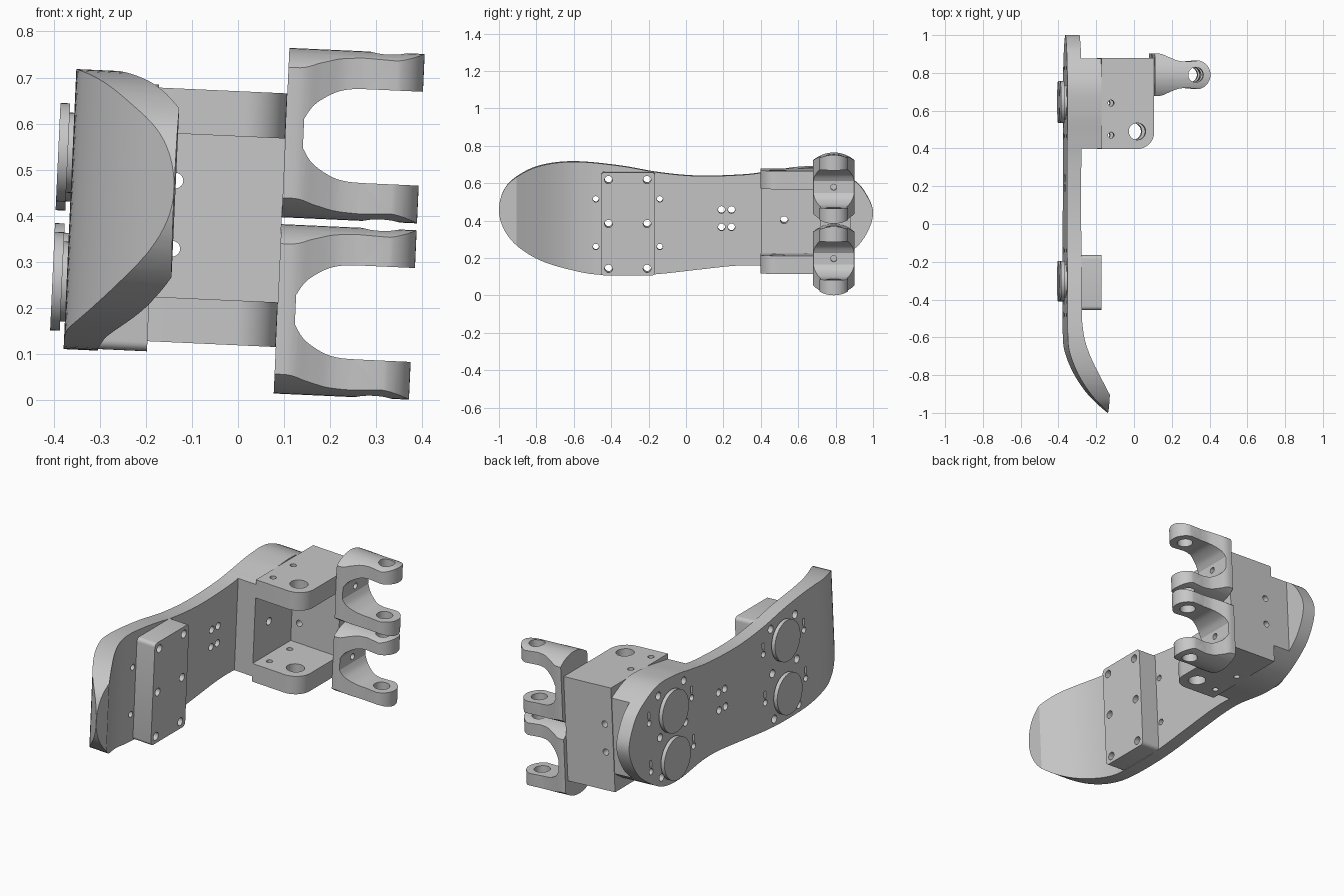
import bpy, bmesh, math
from mathutils import Matrix, Vector

if "Cube" in bpy.data.objects:
    bpy.data.objects.remove(bpy.data.objects["Cube"])

grey = bpy.data.materials.new("plain grey")
grey.use_nodes = True
grey.diffuse_color = (0.57, 0.57, 0.57, 1)
grey.node_tree.nodes["Principled BSDF"].inputs["Base Color"].default_value = grey.diffuse_color

# The whole assembly leans slightly about y
PIVOT = Vector((0, 0, 0.38))
LEAN = Matrix.Translation(PIVOT) @ Matrix.Rotation(0.0455, 4, 'Y') @ Matrix.Translation(-PIVOT)
PLACE = {'x': lambda a, b, t: (t, a, b),
         'y': lambda a, b, t: (a, t, b),
         'z': lambda a, b, t: (a, b, t)}


def smooth_path(pts, closed=False, steps=6):
    """Catmull-Rom curve through the points."""
    v = [Vector(p) for p in pts]
    n = len(v)
    get = (lambda i: v[i % n]) if closed else (lambda i: v[max(0, min(n - 1, i))])
    out = []
    for i in range(n if closed else n - 1):
        a, b, c, d = (get(i + k) for k in (-1, 0, 1, 2))
        for s in range(steps):
            t = s / steps
            out.append(0.5 * (2 * b + (c - a) * t + (2 * a - 5 * b + 4 * c - d) * t * t
                              + (3 * b - a - 3 * c + d) * t ** 3))
    return out if closed else out + [v[-1]]


def arc(cx, cy, r, start, end, n=12):
    angles = [math.radians(start + (end - start) * i / n) for i in range(n + 1)]
    return [(cx + r * math.cos(a), cy + r * math.sin(a)) for a in angles]


def circle(cx, cy, r, n=32):
    return arc(cx, cy, r, 0, 360, n)[:-1]


def rect(a0, a1, b0, b1):
    return [(a0, b0), (a1, b0), (a1, b1), (a0, b1)]


def round_rect(a0, a1, b0, b1, r):
    return (arc(a1 - r, b1 - r, r, 0, 90, 5) + arc(a0 + r, b1 - r, r, 90, 180, 5)
            + arc(a0 + r, b0 + r, r, 180, 270, 5) + arc(a1 - r, b0 + r, r, 270, 360, 5))


def prisms(name, items):
    """One object made of extruded outlines: (axis, outline, low, high)."""
    bm = bmesh.new()
    for axis, pts, lo, hi in items:
        rings = [[bm.verts.new(PLACE[axis](p[0], p[1], t)) for p in pts] for t in (lo, hi)]
        bm.faces.new(rings[0])
        bm.faces.new(rings[1][::-1])
        for i in range(len(pts)):
            j = (i + 1) % len(pts)
            bm.faces.new((rings[0][i], rings[1][i], rings[1][j], rings[0][j]))
    bmesh.ops.recalc_face_normals(bm, faces=bm.faces)
    mesh = bpy.data.meshes.new(name)
    bm.to_mesh(mesh)
    bm.free()
    obj = bpy.data.objects.new(name, mesh)
    bpy.context.collection.objects.link(obj)
    return obj


def select(obj):
    bpy.ops.object.select_all(action='DESELECT')
    obj.select_set(True)
    bpy.context.view_layer.objects.active = obj


def combine(obj, items, operation='DIFFERENCE'):
    tool = prisms("cutter", items)
    tool.hide_render = True
    mod = obj.modifiers.new("cut", 'BOOLEAN')
    mod.operation, mod.solver, mod.object = operation, 'EXACT', tool
    select(obj)
    bpy.ops.object.modifier_apply(modifier=mod.name)
    bpy.data.objects.remove(tool)


def finish(obj):
    obj.data.materials.clear()
    obj.data.materials.append(grey)
    select(obj)
    bpy.ops.object.shade_smooth_by_angle(angle=math.radians(30))
    obj.matrix_world = LEAN


def holes(axis, centres, r, lo, hi):
    return [(axis, circle(a, b, r, 20), lo, hi) for a, b in centres]


def grid(first, second):
    return [(a, b) for a in first for b in second]


BACK, FACE, PAD, END = -0.366, -0.291, -0.185, 0.094

# Hole patterns shared by the sole and the parts bolted to it
block_holes = holes('x', grid((-0.414, -0.208), (0.135, 0.375, 0.61)), 0.021, -0.5, 0)
middle_holes = holes('x', grid((0.19, 0.243), (0.352, 0.445)), 0.019, -0.5, 0)
side_holes = holes('x', grid((-0.482, -0.14, 0.465, 0.825), (0.247, 0.502)), 0.016, -0.5, 0)
heel_holes = holes('x', grid((0.525, 0.74), (0.185, 0.395, 0.615)), 0.02, -0.5, 0)
slots = [('x', rect(y - 0.008, y + 0.008, w + 0.022, w + 0.06), -0.5, BACK + 0.02)
         for y, w in grid((-0.482, -0.14, 0.465, 0.825), (0.247, 0.502))]

# Foot outline shared by the sole and the bracket base
outline = smooth_path([
    (-1, 0.45), (-0.975, 0.555), (-0.905, 0.627), (-0.78, 0.683), (-0.596, 0.702), (-0.356, 0.68),
    (-0.14, 0.643), (0.07, 0.625), (0.31, 0.632), (0.45, 0.65), (0.6, 0.672), (0.75, 0.67),
    (0.9, 0.6), (0.97, 0.515), (1, 0.425), (0.97, 0.325), (0.9, 0.235), (0.75, 0.14),
    (0.6, 0.12), (0.4, 0.145), (0.26, 0.145), (0.07, 0.125), (-0.2, 0.097), (-0.46, 0.097),
    (-0.62, 0.125), (-0.78, 0.178), (-0.905, 0.26), (-0.975, 0.35)], closed=True)

# Sole plate: bent side profile limited to the foot outline
outer = smooth_path([(BACK, -0.57), (-0.358, -0.67), (-0.312, -0.79), (-0.237, -0.905), (-0.142, -1.0)])
inner = smooth_path([(-0.139, -0.905), (-0.18, -0.83), (-0.239, -0.715), (-0.276, -0.61), (FACE, -0.5)])
sole = prisms("sole_plate", [('z', [(BACK, 1.1)] + outer + inner + [(FACE, 1.1)], -0.2, 1.0)])
combine(sole, [('x', outline, -0.6, 0.2)], 'INTERSECT')
for cut in (block_holes, middle_holes, side_holes, heel_holes, slots):
    combine(sole, cut)
finish(sole)

# Mounting block near the toe
block = prisms("toe_block", [('x', round_rect(-0.455, -0.165, 0.097, 0.65, 0.02), FACE, PAD)])
combine(block, block_holes)
finish(block)

# Bracket base follows the foot outline
base = prisms("bracket_base", [('x', outline, FACE, PAD)])
combine(base, [('z', rect(FACE - 0.1, PAD + 0.1, 0.4, 0.876), 0, 1)], 'INTERSECT')
combine(base, heel_holes)
finish(base)

# Bracket: two flanges joined by a back wall
plan = [(PAD, 0.397), *arc(0.004, 0.487, 0.09, -90, 0), (END, 0.88), (PAD, 0.88)]
bracket = prisms("bracket", [('z', plan, 0.119, 0.67)])
combine(bracket, [('y', rect(PAD - 0.1, 0.3, 0.216, 0.572), 0.3, 0.72)])
combine(bracket, holes('z', [(0.004, 0.49)], 0.045, 0, 0.8)
        + holes('z', [(-0.135, 0.47), (-0.135, 0.64)], 0.016, 0, 0.8))
combine(bracket, holes('y', [(-0.14, 0.322), (-0.14, 0.47)], 0.017, 0.6, 1.0))
finish(bracket)

# Forked hinges on the bracket side
MID, EYE = 0.79, 0.31
flank = [(END, 0.112), (0.13, 0.11), (0.17, 0.093), (0.215, 0.075), (0.26, 0.069)]
lower_side = [(x, MID - h) for x, h in smooth_path(flank, steps=4)]
upper_side = [(x, MID + h) for x, h in smooth_path(flank, steps=4)][::-1]
hinge_plan = lower_side + arc(EYE, MID, 0.078, -75, 75, 20) + upper_side
for name, low in (("lower_hinge", 0.018), ("upper_hinge", 0.401)):
    high, centre = low + 0.368, low + 0.184
    hinge = prisms(name, [('z', hinge_plan, low - 0.1, high + 0.1)])
    # domed outer faces
    bulge = math.degrees(math.asin(0.115 / 0.17))
    dome = (arc(MID, high - 0.17, 0.17, 90 - bulge, 90 + bulge)
            + arc(MID, low + 0.17, 0.17, 270 - bulge, 270 + bulge))
    combine(hinge, [('x', dome, 0, 0.5)], 'INTERSECT')
    # open throat between the arms
    curve = smooth_path([(0.133, 0.032), (0.155, 0.064), (0.195, 0.09), (0.23, 0.1), (0.27, 0.102)])
    throat = ([(x, centre + h) for x, h in curve] + [(0.6, centre + 0.102), (0.6, centre - 0.102)]
              + [(x, centre - h) for x, h in curve[::-1]])
    combine(hinge, [('y', throat, 0.5, 1.1)])
    combine(hinge, holes('z', [(EYE, MID)], 0.04, low - 0.1, high + 0.1)
            + holes('x', [(MID, centre)], 0.016, 0, 0.2))
    finish(hinge)

# Round pads with narrow necks under the sole
for place, y, r, heights in (("heel", 0.645, 0.111, (0.255, 0.505)), ("toe", -0.302, 0.107, (0.24, 0.52))):
    for level, w in zip(("lower", "upper"), heights):
        pad = prisms(f"{place}_pad_{level}", [('x', circle(y, w, r, 48), -0.397, -0.376),
                                              ('x', circle(y, w, r - 0.02, 48), -0.376, BACK)])
        finish(pad)
